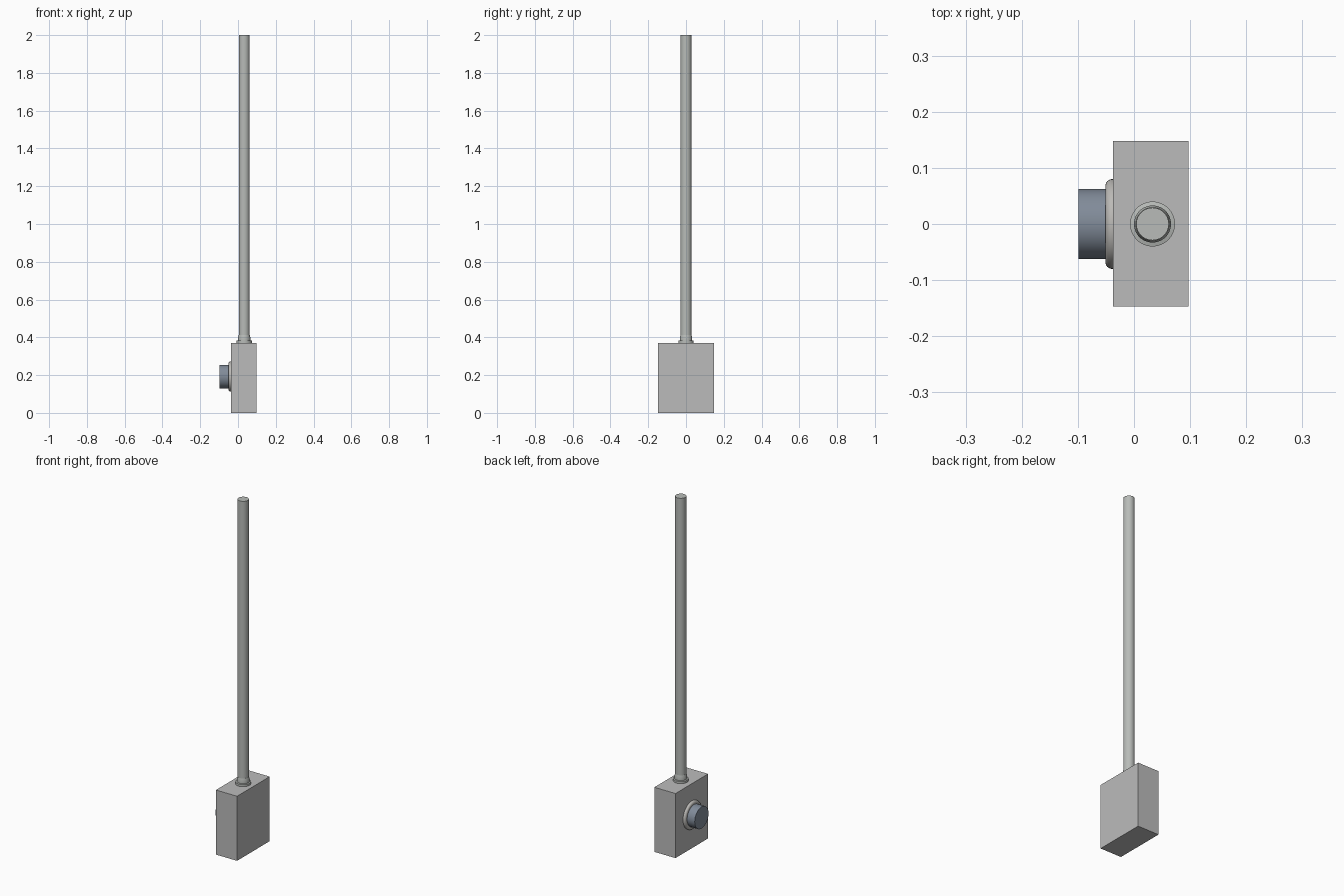
import bpy, math
from mathutils import Matrix, Vector

cube = bpy.data.objects.get("Cube")
if cube:
    bpy.data.objects.remove(cube, do_unlink=True)


def material(name, colour):
    mat = bpy.data.materials.new(name)
    mat.use_nodes = True
    mat.diffuse_color = (*colour, 1)
    mat.node_tree.nodes["Principled BSDF"].inputs["Base Color"].default_value = (*colour, 1)
    return mat


grey = material("housing grey", (0.50, 0.50, 0.50))
pole_grey = material("pole grey", (0.48, 0.50, 0.48))
bezel_grey = material("bezel grey", (0.50, 0.49, 0.47))
blue = material("slate blue", (0.22, 0.26, 0.32))


def turned(name, profile, mat, matrix, sides=48):
    """Revolve (radius, height) points about the local z axis, with capped ends."""
    verts, faces = [], []
    for r, h in profile:
        for i in range(sides):
            a = math.tau * i / sides
            verts.append((r * math.cos(a), r * math.sin(a), h))
    for k in range(len(profile) - 1):
        for i in range(sides):
            j = (i + 1) % sides
            faces.append((k * sides + i, k * sides + j, (k + 1) * sides + j, (k + 1) * sides + i))
    last = (len(profile) - 1) * sides
    faces.append(tuple(reversed(range(sides))))
    faces.append(tuple(range(last, last + sides)))
    mesh = bpy.data.meshes.new(name)
    mesh.from_pydata(verts, [], faces)
    mesh.materials.append(mat)
    obj = bpy.data.objects.new(name, mesh)
    bpy.context.collection.objects.link(obj)
    obj.matrix_world = matrix
    bpy.ops.object.select_all(action="DESELECT")
    obj.select_set(True)
    bpy.context.view_layer.objects.active = obj
    bpy.ops.object.shade_smooth_by_angle(angle=math.radians(30))
    return obj


# Housing box
low, high = Vector((-0.037, -0.147, 0)), Vector((0.097, 0.148, 0.37))
bpy.ops.mesh.primitive_cube_add(size=1, location=(low + high) / 2)
housing = bpy.context.object
housing.name = "housing"
housing.scale = high - low
housing.data.materials.append(grey)

# Pole and its stepped collar
upright = Matrix.Translation((0.033, 0, 0.37))
turned("pole", [(0.029, 0), (0.029, 1.63)], pole_grey, upright)
turned("collar", [(0.04, 0), (0.04, 0.012), (0.033, 0.014), (0.033, 0.028), (0.0295, 0.042)],
       pole_grey, upright)

# Side knob with a rounded bezel, facing -x
sideways = Matrix.Translation((-0.037, 0, 0.192)) @ Matrix.Rotation(-math.pi / 2, 4, "Y")
edge = 0.012
bezel = [(0.08, 0)]
for i in range(7):
    a = math.pi / 2 * i / 6
    bezel.append((0.08 - edge + edge * math.cos(a), 0.002 + edge * math.sin(a)))
turned("knob_bezel", bezel, bezel_grey, sideways)
turned("knob", [(0.0625, 0), (0.0625, 0.062)], blue, sideways)
